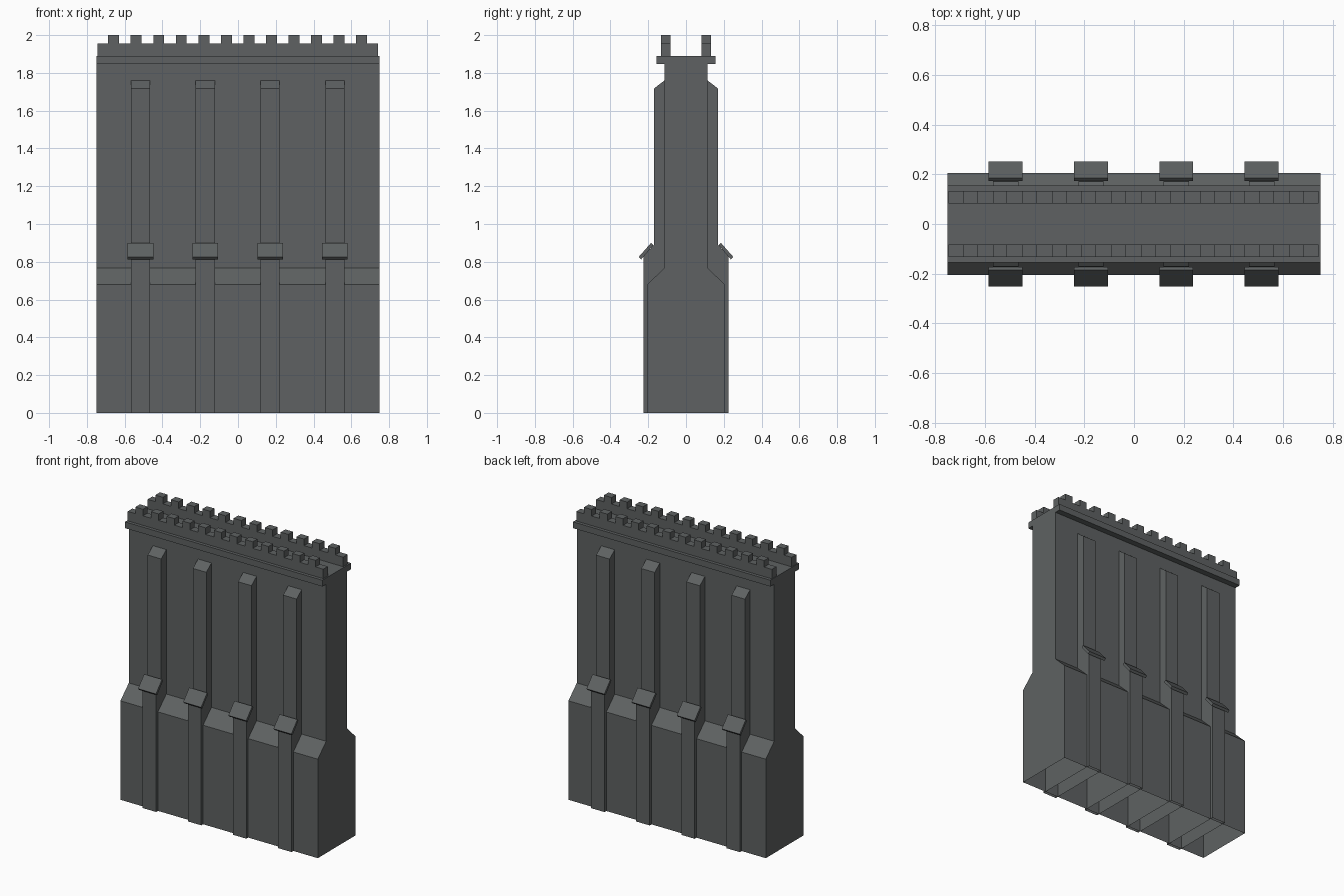
import bpy, bmesh

if "Cube" in bpy.data.objects:
    bpy.data.objects.remove(bpy.data.objects["Cube"])

stone = bpy.data.materials.new("dark grey stone")
stone.diffuse_color = (0.112, 0.121, 0.122, 1)
stone.use_nodes = True
stone.node_tree.nodes["Principled BSDF"].inputs["Base Color"].default_value = stone.diffuse_color


def add_profile(bm, half, x0, x1, mirror=True, open_bottom=False):
    """Extrude a (y, z) outline along x; optionally mirror the half outline in y."""
    pts = list(half)
    if mirror:
        pts += [(-y, z) for y, z in reversed(half)]
    a = [bm.verts.new((x0, y, z)) for y, z in pts]
    b = [bm.verts.new((x1, y, z)) for y, z in pts]
    bm.faces.new(a)
    bm.faces.new(b[::-1])
    n = len(pts)
    for i in range(n):
        j = (i + 1) % n
        if open_bottom and pts[i][1] == 0 and pts[j][1] == 0:
            continue
        bm.faces.new((a[i], b[i], b[j], a[j]))


def finish(bm, name):
    bmesh.ops.recalc_face_normals(bm, faces=bm.faces)
    me = bpy.data.meshes.new(name)
    bm.to_mesh(me)
    bm.free()
    me.materials.append(stone)
    ob = bpy.data.objects.new(name, me)
    bpy.context.collection.objects.link(ob)
    return ob


# Main wall: thick base, sloped ledge, thin upper wall, open underneath
bm = bmesh.new()
add_profile(bm, [(0.205, 0), (0.205, 0.68), (0.114, 0.768), (0.114, 1.85)],
            -0.75, 0.75, open_bottom=True)
finish(bm, "wall")

# Cornice slab carrying the walkway
bm = bmesh.new()
add_profile(bm, [(0.155, 1.847), (0.155, 1.89)], -0.75, 0.75)
finish(bm, "cornice")

# Stepped buttresses running through the wall, with sloped cap slabs
pier = [(0.225, 0), (0.225, 0.829), (0.17, 0.89), (0.17, 1.717), (0.114, 1.76)]
cap = [(0.185, 0.90), (0.251, 0.825), (0.238, 0.812), (0.173, 0.888)]
for k in range(4):
    cx = -0.516 + 0.343 * k
    bm = bmesh.new()
    add_profile(bm, pier, cx - 0.051, cx + 0.051, open_bottom=True)
    finish(bm, f"buttress_{k + 1}")
    bm = bmesh.new()
    for s in (1, -1):
        add_profile(bm, [(s * y, z) for y, z in cap], cx - 0.068, cx + 0.068, mirror=False)
    finish(bm, f"buttress_caps_{k + 1}")

# Battlements: one outline in x-z per side, low wall with twelve merlons
outline = [(-0.745, 1.89), (-0.745, 1.955)]
for k in range(12):
    c = -0.658 + 0.1192 * k
    outline += [(c - 0.029, 1.955), (c - 0.029, 2.0), (c + 0.029, 2.0), (c + 0.029, 1.955)]
outline += [(0.741, 1.955), (0.741, 1.89)]
for s, name in ((-1, "front_battlement"), (1, "back_battlement")):
    bm = bmesh.new()
    face = bm.faces.new([bm.verts.new((x, s * 0.108 - 0.025, z)) for x, z in outline])
    ext = bmesh.ops.extrude_face_region(bm, geom=[face], use_keep_orig=True)
    moved = [v for v in ext["geom"] if isinstance(v, bmesh.types.BMVert)]
    bmesh.ops.translate(bm, verts=moved, vec=(0, 0.05, 0))
    finish(bm, name)
